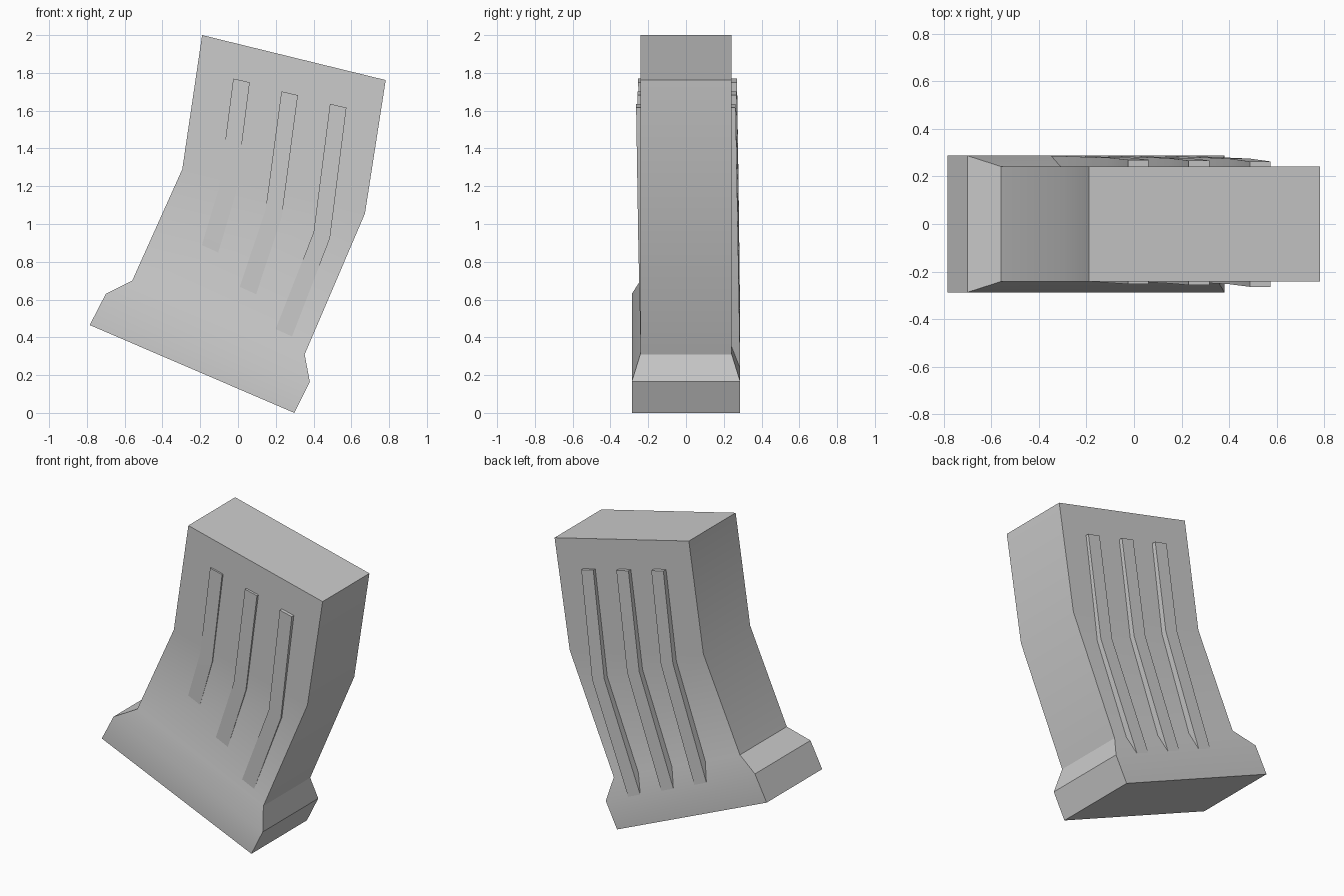
import bpy, bmesh, math

if "Cube" in bpy.data.objects:
    bpy.data.objects.remove(bpy.data.objects["Cube"])

SIDE = 0.242    # half thickness of the body
FLANGE = 0.287  # half thickness of the base


def loft(name, rings):
    """Skin a list of four-cornered rings into a closed solid."""
    bm = bmesh.new()
    loops = [[bm.verts.new(p) for p in ring] for ring in rings]
    for a, b in zip(loops, loops[1:]):
        for i in range(4):
            j = (i + 1) % 4
            bm.faces.new((a[i], a[j], b[j], b[i]))
    bm.faces.new(loops[0])
    bm.faces.new(loops[-1])
    bmesh.ops.recalc_face_normals(bm, faces=bm.faces[:])
    mesh = bpy.data.meshes.new(name)
    bm.to_mesh(mesh)
    bm.free()
    obj = bpy.data.objects.new(name, mesh)
    bpy.context.collection.objects.link(obj)
    bpy.ops.object.select_all(action='DESELECT')
    obj.select_set(True)
    bpy.context.view_layer.objects.active = obj
    bpy.ops.object.shade_smooth_by_angle(angle=math.radians(30))
    return obj


def ring(left, right, y0, y1):
    (xa, za), (xb, zb) = left, right
    return [(xa, y0, za), (xb, y0, zb), (xb, y1, zb), (xa, y1, za)]


# Bent body with flared base: left point, right point, half thickness
sections = [
    ((-0.785, 0.465), (0.298, 0.0), FLANGE),
    ((-0.70, 0.63), (0.38, 0.165), FLANGE),
    ((-0.56, 0.70), (0.353, 0.31), SIDE),
    ((-0.295, 1.29), (0.672, 1.055), SIDE),
    ((-0.19, 2.0), (0.782, 1.762), SIDE),
]
loft("body", [ring(l, r, -h, h) for l, r, h in sections])

# Ribs: left edge at top, bend, front end, back end; front and back top height
ribs = [
    ((-0.025, 1.77), (-0.10, 1.19), (-0.20, 0.86), (-0.35, 0.475), 0.253, 0.270),
    ((0.23, 1.702), (0.145, 1.07), (0.0, 0.64), (-0.11, 0.375), 0.257, 0.267),
    ((0.487, 1.636), (0.40, 0.955), (0.19, 0.42), (0.13, 0.272), 0.264, 0.263),
]


def rib(name, points, heights, sign):
    rings = []
    for (x, z), h, drop in zip(points, heights, (0.02, 0.03, 0.039)):
        rings.append(ring((x, z), (x + 0.087, z - drop), sign * 0.22, sign * h))
    loft(name, rings)


for n, (top, bend, front_end, back_end, hf, hb) in enumerate(ribs, 1):
    # Front ribs fade into the body
    rib(f"front_rib_{n}", (top, bend, front_end),
        (hf, SIDE + (hf - SIDE) * 0.5, SIDE - 0.0005), -1)
    # Back ribs run down to the flared base
    rib(f"back_rib_{n}", (top, bend, back_end), (hb, (hb + FLANGE) / 2, FLANGE), 1)
